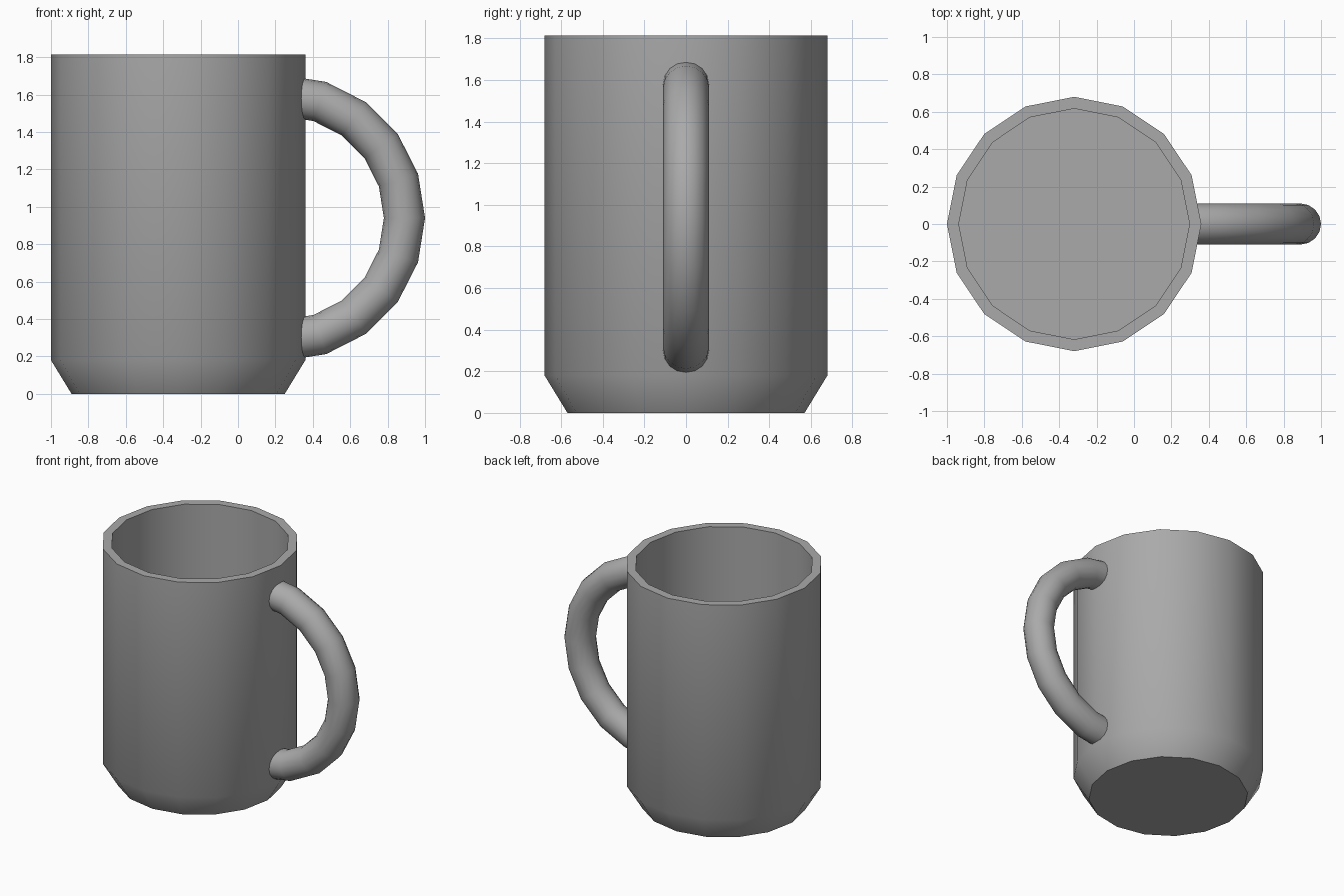
import bpy
import bmesh
from math import sin, cos, pi, radians
from mathutils import Vector

if "Cube" in bpy.data.objects:
    bpy.data.objects.remove(bpy.data.objects["Cube"], do_unlink=True)

grey = bpy.data.materials.new("plain grey")
grey.use_nodes = True
colour = (0.4, 0.4, 0.4, 1)
grey.diffuse_color = colour
grey.node_tree.nodes["Principled BSDF"].inputs["Base Color"].default_value = colour


def skin_rings(name, rings, location):
    """Bridge a list of point rings, cap both ends and shade smoothly."""
    bm = bmesh.new()
    loops = [[bm.verts.new(p) for p in ring] for ring in rings]
    n = len(loops[0])
    for a, b in zip(loops, loops[1:]):
        for i in range(n):
            j = (i + 1) % n
            bm.faces.new((a[i], a[j], b[j], b[i]))
    bm.faces.new(loops[0])
    bm.faces.new(loops[-1])
    bmesh.ops.recalc_face_normals(bm, faces=bm.faces)
    mesh = bpy.data.meshes.new(name)
    bm.to_mesh(mesh)
    bm.free()
    mesh.materials.append(grey)
    obj = bpy.data.objects.new(name, mesh)
    obj.location = location
    bpy.context.collection.objects.link(obj)
    bpy.ops.object.select_all(action='DESELECT')
    obj.select_set(True)
    bpy.context.view_layer.objects.active = obj
    bpy.ops.object.shade_smooth_by_angle(angle=radians(40))
    return obj


# Cup: sixteen-sided body, tapered foot, hollow inside
SIDES = 16
profile = [(0.57, 0), (0.68, 0.18), (0.68, 1.815), (0.617, 1.815), (0.617, 0.18)]
cup_rings = [[(r * cos(2 * pi * i / SIDES), r * sin(2 * pi * i / SIDES), z)
              for i in range(SIDES)] for r, z in profile]
skin_rings("cup", cup_rings, (-0.32, 0, 0))

# Handle: half ring of round tube, trimmed flat inside the cup wall
MAJOR, MINOR, STEP = 0.655, 0.11, 18
CENTRE = Vector((0.235, 0, 0.94))
TRIM = 0.315 - CENTRE.x


def tube_ring(degrees):
    a = radians(degrees)
    ring = []
    for k in range(SIDES):
        t = 2 * pi * k / SIDES
        rho = MAJOR + MINOR * cos(t)
        ring.append(Vector((rho * cos(a), MINOR * sin(t), rho * sin(a))))
    return ring


def trimmed(inner, outer):
    return [p.lerp(q, (p.x - TRIM) / (p.x - q.x)) for p, q in zip(inner, outer)]


handle_rings = [tube_ring(STEP * i) for i in range(-5, 6)]
handle_rings[0] = trimmed(handle_rings[1], handle_rings[0])
handle_rings[-1] = trimmed(handle_rings[-2], handle_rings[-1])
skin_rings("handle", handle_rings, CENTRE)
